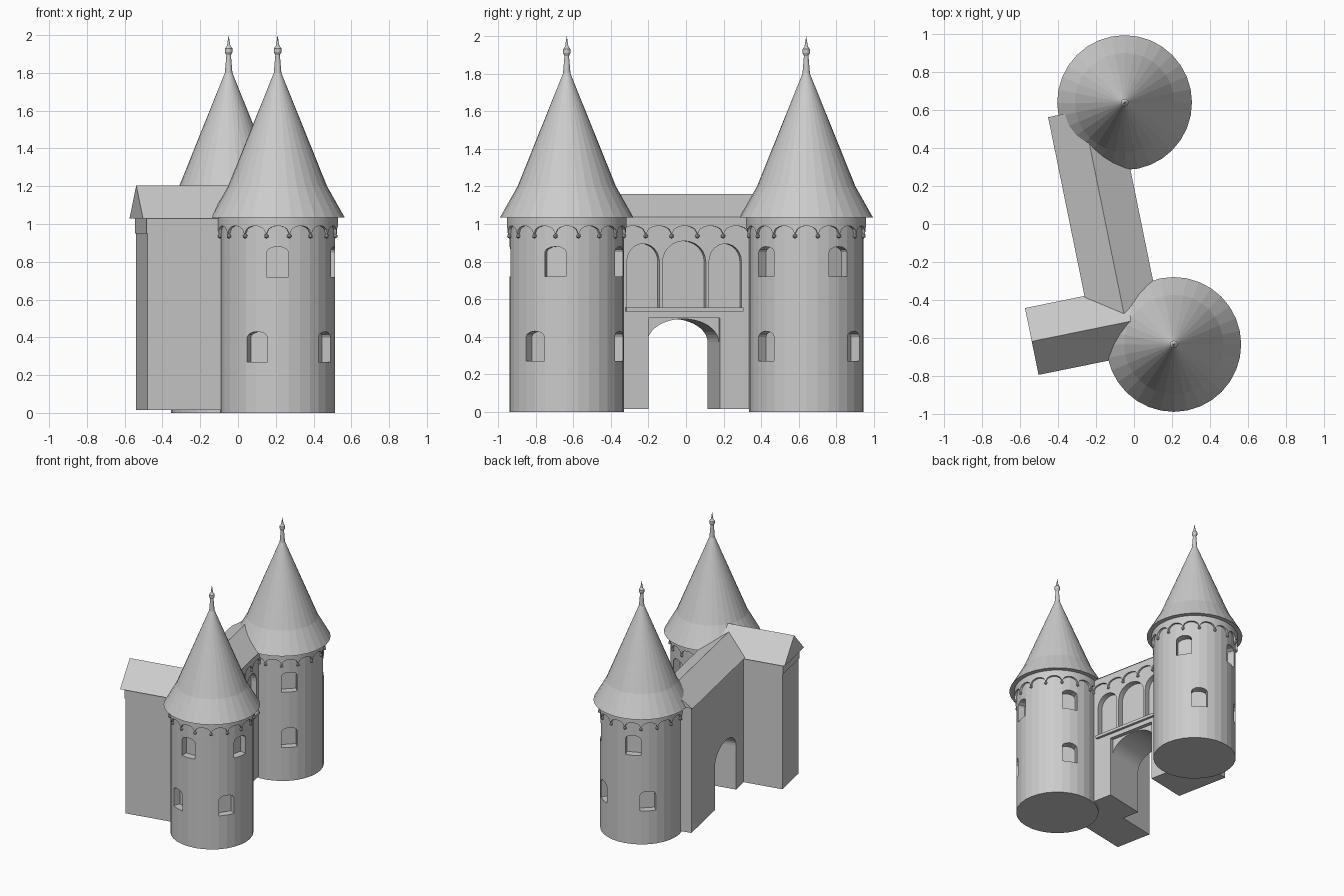
import bpy, bmesh, math
from mathutils import Matrix, Vector

cube = bpy.data.objects.get("Cube")
if cube:
    bpy.data.objects.remove(cube, do_unlink=True)

stone = bpy.data.materials.new("stone_grey")
stone.use_nodes = True
GREY = (0.6, 0.6, 0.6, 1)
stone.diffuse_color = GREY
stone.node_tree.nodes["Principled BSDF"].inputs["Base Color"].default_value = GREY

# Whole gatehouse is turned: local x faces outward, local y runs tower to tower
ROOT = Matrix.Translation((0.08, 0.0025, 0)) @ Matrix.Rotation(math.radians(11.5), 4, 'Z')
ALONG = Matrix.Rotation(math.pi / 2, 4, 'Z')
I = Matrix.Identity(4)


def finish(name, bm, matrix=I):
    bmesh.ops.recalc_face_normals(bm, faces=bm.faces)
    mesh = bpy.data.meshes.new(name)
    bm.to_mesh(mesh)
    bm.free()
    mesh.transform(ROOT @ matrix)
    mesh.materials.append(stone)
    ob = bpy.data.objects.new(name, mesh)
    bpy.context.collection.objects.link(ob)
    return ob


def add_prism(bm, profile, x0, x1, matrix=I):
    """Extrude a (y, z) outline from x0 to x1."""
    rings = [[bm.verts.new(matrix @ Vector((x, y, z))) for y, z in profile] for x in (x0, x1)]
    n = len(profile)
    for ring in rings:
        bm.faces.new(ring)
    for i in range(n):
        j = (i + 1) % n
        bm.faces.new((rings[0][i], rings[0][j], rings[1][j], rings[1][i]))


def prism(name, profile, x0, x1, matrix=I):
    bm = bmesh.new()
    add_prism(bm, profile, x0, x1, matrix)
    return finish(name, bm)


def rect(y0, y1, z0, z1):
    return [(y0, z0), (y1, z0), (y1, z1), (y0, z1)]


def arch(mid, half, z0, spring, top, steps=12):
    pts = [(mid - half, z0), (mid + half, z0)]
    for i in range(steps + 1):
        a = math.pi * i / steps
        pts.append((mid + half * math.cos(a), spring + (top - spring) * math.sin(a)))
    return pts


def lathe(name, profile, matrix, sides=32):
    bm = bmesh.new()
    vs = [bm.verts.new((r, 0, z)) for r, z in profile]
    es = [bm.edges.new(p) for p in zip(vs, vs[1:])]
    bmesh.ops.spin(bm, geom=vs + es, cent=(0, 0, 0), axis=(0, 0, 1),
                   angle=2 * math.pi, steps=sides)
    bmesh.ops.remove_doubles(bm, verts=bm.verts, dist=0.0005)
    return finish(name, bm, matrix)


def carve(ob, cutter):
    cutter.hide_render = True
    mod = ob.modifiers.new("openings", 'BOOLEAN')
    mod.operation = 'DIFFERENCE'
    mod.solver = 'EXACT'
    mod.object = cutter
    bpy.context.view_layer.objects.active = ob
    bpy.ops.object.modifier_apply(modifier=mod.name)
    bpy.data.objects.remove(cutter, do_unlink=True)


def scallops(name, count, place, top, matrix=I, steps=10):
    """Arched corbel band; place(t, out) gives the plan position for t in 0..1."""
    bm = bmesh.new()
    prev = None
    for i in range(count * steps + 1):
        t = 2 * (i % steps) / steps - 1
        low = 0.945 + 0.045 * math.sqrt(max(0, 1 - t * t))
        f = i / (count * steps)
        (xa, ya), (xb, yb) = place(f, 0.014), place(f, -0.01)
        col = [bm.verts.new(c) for c in ((xa, ya, top), (xa, ya, low), (xb, yb, low))]
        if prev:
            bm.faces.new((prev[0], prev[1], col[1], col[0]))
            bm.faces.new((prev[1], prev[2], col[2], col[1]))
        prev = col
        if i % steps == 0:
            x, y = place(f, 0.006)
            bmesh.ops.create_icosphere(bm, subdivisions=1, radius=0.013,
                                       matrix=Matrix.Translation((x, y, 0.936)))
    return finish(name, bm, matrix)


def ring_place(t, out):
    a = 2 * math.pi * t
    return (0.305 + out) * math.cos(a), (0.305 + out) * math.sin(a)


# Round towers with window niches, corbel ring and pointed roof
R = 0.305
ROOF = [(0, 1.035), (0.355, 1.035), (0.262, 1.2), (0.02, 1.8), (0.012, 1.895),
        (0.02, 1.91), (0.02, 1.93), (0.01, 1.942), (0.008, 1.95), (0, 2.0)]
WINDOWS = [(0.72, (-101.5, -23, 56.5)), (0.27, (-122.5, -45.5, 56.5))]
for label, side in (("front", -1), ("back", 1)):
    spot = Matrix.Translation((0, 0.65 * side, 0))
    body = lathe(label + "_tower", [(0, 0), (R, 0), (R, 1.04), (0, 1.04)], spot)
    bm = bmesh.new()
    for sill, angles in WINDOWS:
        for a in angles:
            turn = spot @ Matrix.Rotation(math.radians(-side * a), 4, 'Z')
            add_prism(bm, arch(0, 0.058, sill, sill + 0.13, sill + 0.16, 6), 0.245, 0.4, turn)
    carve(body, finish(label + "_window_cutter", bm))
    scallops(label + "_tower_corbels", 16, ring_place, 1.04, spot)
    lathe(label + "_tower_roof", ROOF, spot)

# Gate wall with passage, shallow frame and three blind arches
FACE = -0.06
gate = prism("gate_wall", rect(-0.5, 0.63, 0.015, 1.04), -0.39, FACE)
carve(gate, prism("passage_cutter", arch(0, 0.194, -0.1, 0.37, 0.495, 20), -0.6, 0.1))
carve(gate, prism("frame_cutter", rect(-0.194, 0.194, -0.1, 0.5), FACE - 0.03, 0.1))
bm = bmesh.new()
for mid, half, top in ((-0.223, 0.088, 0.895), (0, 0.117, 0.91), (0.223, 0.088, 0.895)):
    add_prism(bm, arch(mid, half, 0.555, 0.8, top), FACE - 0.045, 0.1)
carve(gate, finish("niche_cutter", bm))
prism("gate_ledge", rect(-0.318, 0.318, 0.535, 0.557), FACE - 0.05, FACE + 0.02)
scallops("gate_corbels", 5, lambda t, out: (FACE + out, -0.35 + 0.7 * t), 1.04)
prism("gate_roof", [(0.04, 1.037), (0.41, 1.037), (0.225, 1.16)], -0.485, 0.655, ALONG)

# Side wing with its gable roof
prism("wing_wall", rect(-0.635, -0.335, 0.015, 1.035), -0.70, -0.1)
prism("wing_cornice", rect(-0.641, -0.329, 0.95, 1.032), -0.706, -0.1)
prism("wing_roof", [(-0.665, 1.03), (-0.306, 1.03), (-0.485, 1.205)], -0.73, -0.12)
